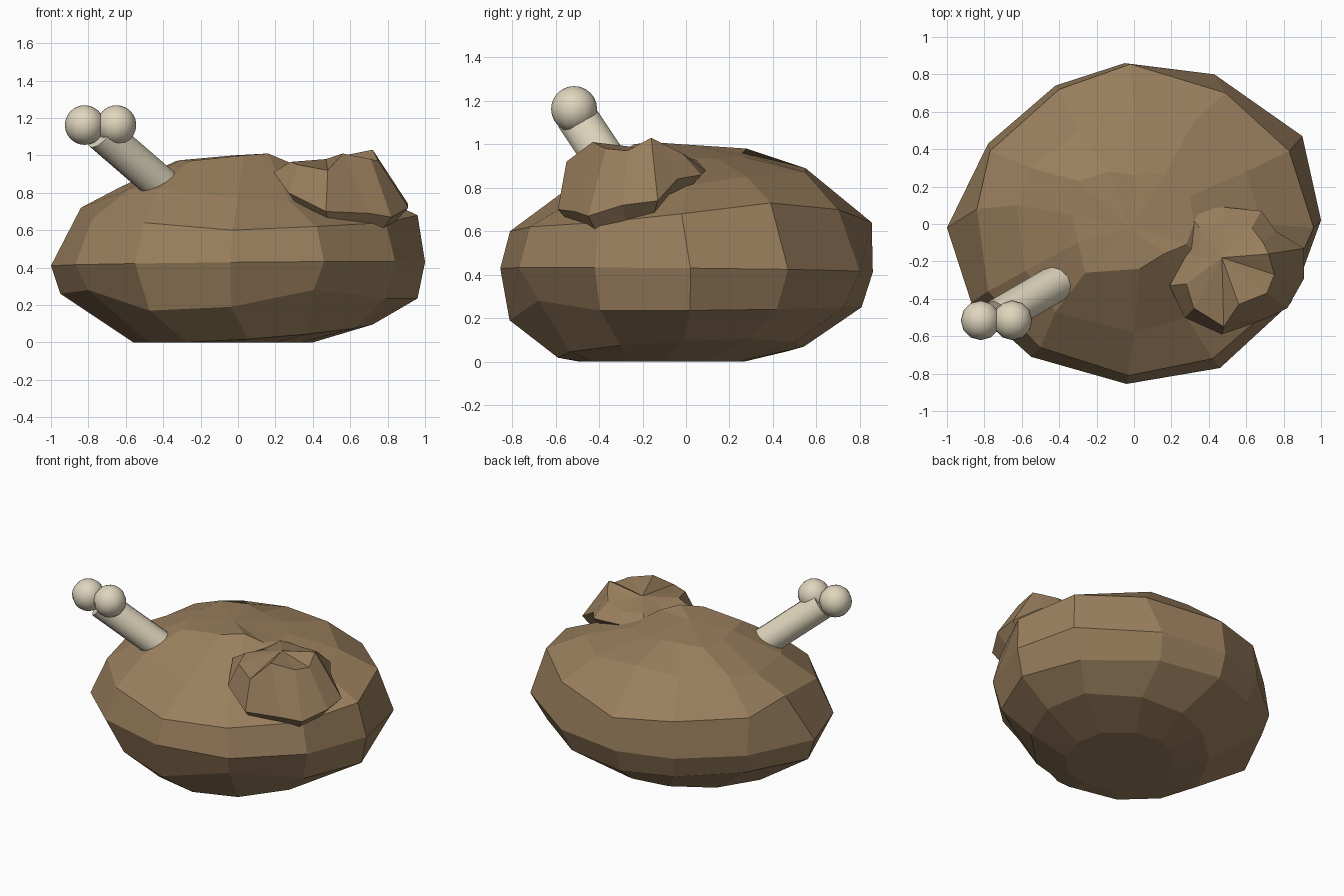
import bpy, bmesh, math
from mathutils import Vector

if "Cube" in bpy.data.objects:
    bpy.data.objects.remove(bpy.data.objects["Cube"])


def material(name, rgb):
    m = bpy.data.materials.new(name)
    m.diffuse_color = (*rgb, 1)
    m.use_nodes = True
    m.node_tree.nodes["Principled BSDF"].inputs["Base Color"].default_value = m.diffuse_color
    return m


EARTH = material("earth brown", (0.32, 0.21, 0.11))
BONE = material("bone cream", (0.74, 0.67, 0.51))


def finish(name, bm, mat, smooth=False):
    bmesh.ops.recalc_face_normals(bm, faces=bm.faces)
    me = bpy.data.meshes.new(name)
    bm.to_mesh(me)
    bm.free()
    me.materials.append(mat)
    ob = bpy.data.objects.new(name, me)
    bpy.context.collection.objects.link(ob)
    if smooth:
        bpy.ops.object.select_all(action='DESELECT')
        ob.select_set(True)
        bpy.context.view_layer.objects.active = ob
        bpy.ops.object.shade_smooth_by_angle(angle=math.radians(40))
    return ob


def loft(name, rings, top, mat):
    """Skin a stack of closed rings, flat at the bottom, fanned to a top point."""
    bm = bmesh.new()
    loops = [[bm.verts.new(p) for p in ring] for ring in rings]
    n = len(loops[0])
    bm.faces.new(loops[0])
    for a, b in zip(loops, loops[1:]):
        for i in range(n):
            j = (i + 1) % n
            bm.faces.new((a[i], a[j], b[j], b[i]))
    tip = bm.verts.new(top)
    for i in range(n):
        bm.faces.new((loops[-1][i], loops[-1][(i + 1) % n], tip))
    return finish(name, bm, mat)


# Large dirt mound: irregular outline, shrunk towards the ground
outline = [(1, .02), (.9, .47), (.43, .80), (-.05, .86), (-.42, .74), (-.78, .43),
           (-1, -.02), (-.87, -.42), (-.55, -.71), (-.04, -.855), (.46, -.77), (.84, -.42)]
belly = [(.96, .235), (.89, .24), (.91, .25), (.94, .25), (.92, .25), (.95, .27),
         (.95, .26), (.92, .28), (.86, .17), (.95, .19), (.88, .28), (.94, .235)]
foot = [(x * .375 + .025, y * .43 - .10, 0) for x, y in outline]
low = [(x * .64 + .08, y * .66 - .025, max(0, .045 + .05 * x + .03 * y)) for x, y in outline]
lower = [(x * s, y * s, z) for (x, y), (s, z) in zip(outline, belly)]
waist = [(x, y, .42 + .01 * x - .01 * y) for x, y in outline]

# Upper levels of the large mound
shoulder = [(.96, -.02, .68), (.83, .39, .73), (.49, .70, .70), (-.02, .855, .64),
            (-.40, .72, .66), (-.77, .39, .66), (-.84, .08, .72), (-.78, -.36, .66),
            (-.50, -.66, .64), (-.03, -.81, .60), (.42, -.72, .62), (.79, -.40, .64)]
upper = [(.68, 0, .81), (.60, .28, .85), (.32, .55, .87), (0, .55, .89),
         (-.30, .50, .87), (-.55, .30, .86), (-.63, .10, .83), (-.58, -.25, .82),
         (-.42, -.47, .82), (0, -.58, .77), (.28, -.50, .75), (.52, -.30, .76)]
summit = [(.32, 0, .94), (.30, .15, .93), (.17, .27, .94), (0, .26, .96),
          (-.13, .28, .98), (-.30, .23, .975), (-.33, .05, .97), (-.30, -.10, .975),
          (-.26, -.26, .97), (.03, -.24, 1.0), (.16, -.16, 1.01), (.28, -.11, .96)]
loft("large_dirt_mound", [foot, low, lower, waist, shoulder, upper, summit],
     (-.02, -.02, 1.0), EARTH)

# Small dirt clump on the front right shoulder
rim = [(.28, .07, .92), (.48, .09, .88), (.68, .07, .86), (.76, -.04, .84),
       (.91, -.13, .74), (.91, -.29, .72), (.82, -.45, .67), (.70, -.51, .69),
       (.47, -.59, .70), (.27, -.50, .80), (.19, -.33, .91), (.29, -.15, .93)]
crown = [(.35, -.02, .95), (.48, .01, .94), (.63, -.02, .96), (.69, -.10, 1.0),
         (.72, -.16, 1.03), (.75, -.27, .97), (.71, -.37, .98), (.56, -.43, 1.01),
         (.48, -.55, .92), (.32, -.45, .95), (.28, -.32, .965), (.35, -.18, .96)]
under = [(.55 + (x - .55) * .82, -.25 + (y + .25) * .82, z - .07) for x, y, z in rim]
loft("small_dirt_clump", [under, rim, crown], (.47, -.18, .98), EARTH)

# Bone shaft leaning out of the mound
base, tip = Vector((-.36, -.285, .80)), Vector((-.73, -.50, 1.12))
axis = tip - base
bm = bmesh.new()
bmesh.ops.create_cone(bm, cap_ends=True, segments=12, radius1=.098, radius2=.098,
                      depth=axis.length)
bm.transform(axis.to_track_quat('Z', 'Y').to_matrix().to_4x4())
bmesh.ops.translate(bm, vec=(base + tip) / 2, verts=bm.verts)
finish("bone_shaft", bm, BONE, True)

# Two round knuckles at the bone end
for side, x in (("left", -.82), ("right", -.65)):
    bm = bmesh.new()
    bmesh.ops.create_uvsphere(bm, u_segments=12, v_segments=12, radius=.106)
    bmesh.ops.translate(bm, vec=(x, -.515, 1.162), verts=bm.verts)
    finish("bone_knuckle_" + side, bm, BONE, True)
